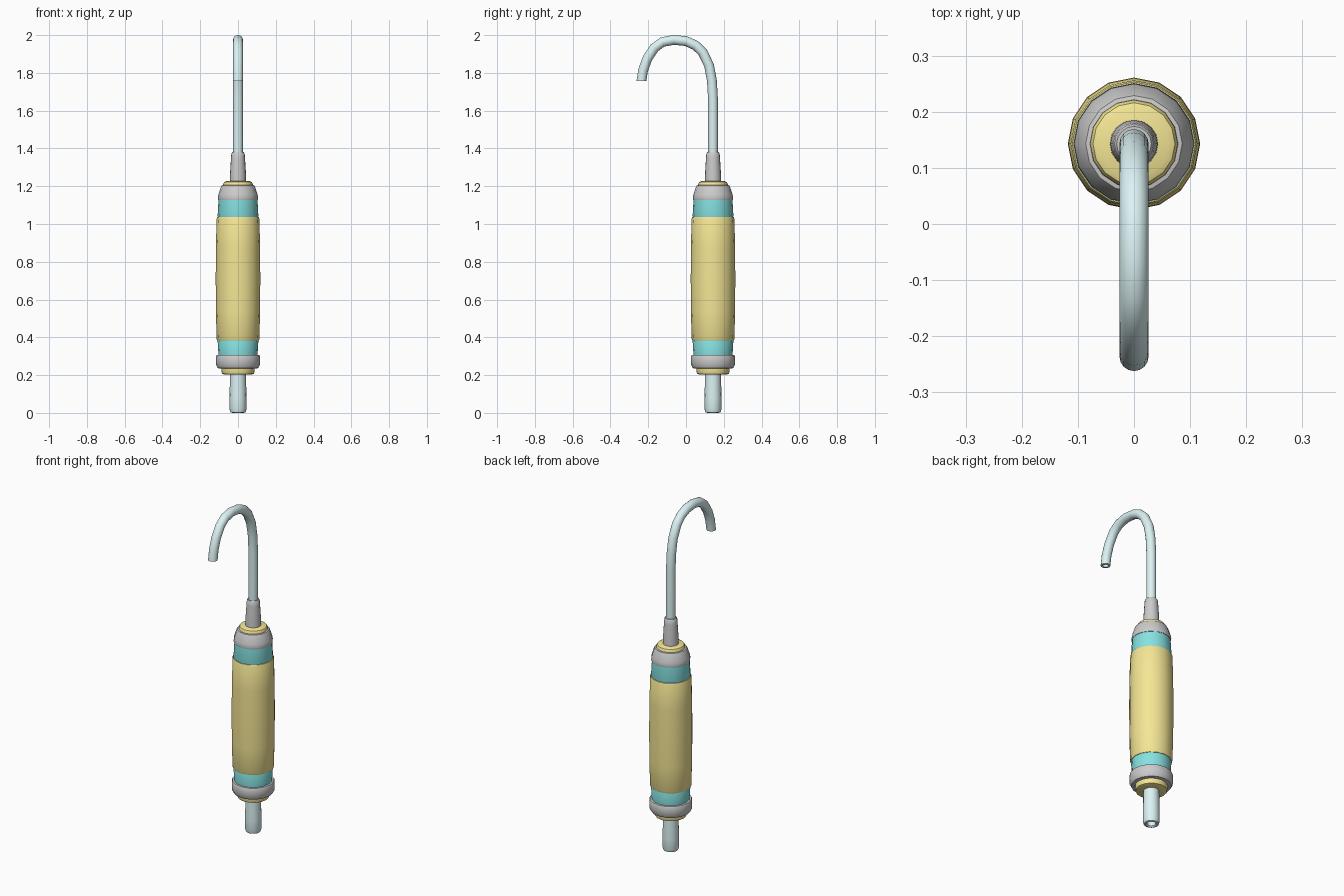
import bpy, math
from mathutils import Vector

if "Cube" in bpy.data.objects:
    bpy.data.objects.remove(bpy.data.objects["Cube"])

CY = 0.143      # y of the tool's long axis
SIDES = 16


def material(name, rgb):
    m = bpy.data.materials.new(name)
    m.diffuse_color = (*rgb, 1)
    m.use_nodes = True
    m.node_tree.nodes["Principled BSDF"].inputs["Base Color"].default_value = m.diffuse_color
    return m


yellow = material("yellow", (0.91, 0.79, 0.30))
teal = material("teal", (0.24, 0.76, 0.76))
pale = material("pale_blue", (0.72, 0.90, 0.91))


def loft(name, rings, mat=None):
    """Skin rings given as (y, z, radius, tangent) in the x = 0 plane."""
    verts, faces = [], []
    for y, z, r, t in rings:
        side = Vector((0, t.z, -t.y))
        for i in range(SIDES):
            a = 2 * math.pi * i / SIDES
            verts.append(Vector((0, y, z)) + r * (math.cos(a) * Vector((1, 0, 0)) + math.sin(a) * side))
    for k in range(len(rings) - 1):
        for i in range(SIDES):
            j = (i + 1) % SIDES
            a, b = k * SIDES, (k + 1) * SIDES
            faces.append((a + i, a + j, b + j, b + i))
    faces.append(tuple(reversed(range(SIDES))))
    faces.append(tuple(range(len(verts) - SIDES, len(verts))))
    me = bpy.data.meshes.new(name)
    me.from_pydata(verts, [], faces)
    ob = bpy.data.objects.new(name, me)
    bpy.context.collection.objects.link(ob)
    if mat:
        me.materials.append(mat)
    bpy.context.view_layer.objects.active = ob
    ob.select_set(True)
    bpy.ops.object.shade_smooth_by_angle(angle=math.radians(35))
    ob.select_set(False)
    return ob


def lathe(name, profile, mat=None):
    return loft(name, [(CY, z, r, Vector((0, 0, 1))) for r, z in profile], mat)


# hollow tail tube
lathe("tail_tube", [(0.022, 0.06), (0.024, 0.006), (0.030, 0), (0.040, 0.003), (0.045, 0.02),
                    (0.045, 0.08), (0.042, 0.21)], pale)

# lower collars
lathe("lower_cap", [(0.076, 0.204), (0.084, 0.207), (0.088, 0.222), (0.088, 0.24)], yellow)
lathe("lower_ring", [(0.095, 0.235), (0.107, 0.237), (0.117, 0.256), (0.117, 0.298),
                     (0.113, 0.306), (0.100, 0.308)])
lathe("lower_band", [(0.103, 0.302), (0.108, 0.383), (0.106, 0.388)], teal)

# barrel-shaped grip
lathe("grip", [(0.104, 0.382), (0.110, 0.384), (0.113, 0.391), (0.117, 0.54), (0.118, 0.71),
               (0.117, 0.88), (0.113, 1.029), (0.110, 1.036), (0.104, 1.038)], yellow)

# upper collars
lathe("upper_band", [(0.106, 1.034), (0.108, 1.043), (0.103, 1.13)], teal)
lathe("upper_ring", [(0.098, 1.126), (0.105, 1.128), (0.107, 1.138), (0.104, 1.155),
                     (0.091, 1.195), (0.086, 1.204), (0.074, 1.207)])
lathe("upper_cap", [(0.079, 1.20), (0.078, 1.213), (0.073, 1.222), (0.062, 1.227)], yellow)
lathe("ferrule", [(0.043, 1.22), (0.042, 1.27), (0.037, 1.35), (0.035, 1.374), (0.031, 1.38)])

# hooked shaft with a hollow tip
path = [(CY, 1.37), (CY, 1.66), (0.137, 1.76), (0.122, 1.84), (0.088, 1.91), (0.050, 1.946),
        (0, 1.968), (-0.065, 1.975), (-0.125, 1.963), (-0.168, 1.932), (-0.205, 1.875),
        (-0.227, 1.815), (-0.236, 1.757)]
radius = 0.026
rings = []
for i, (y, z) in enumerate(path):
    p, q = path[max(i - 1, 0)], path[min(i + 1, len(path) - 1)]
    t = Vector((0, q[0] - p[0], q[1] - p[1])).normalized()
    if i == len(path) - 1:
        t = Vector((0, 0, -1))
    rings.append((y, z, radius, t))
tip = rings[-1]
rings.append((tip[0], tip[1], 0.015, tip[3]))
rings.append((tip[0] + 0.003, tip[1] + 0.03, 0.013, tip[3]))
loft("hook_shaft", rings, pale)
